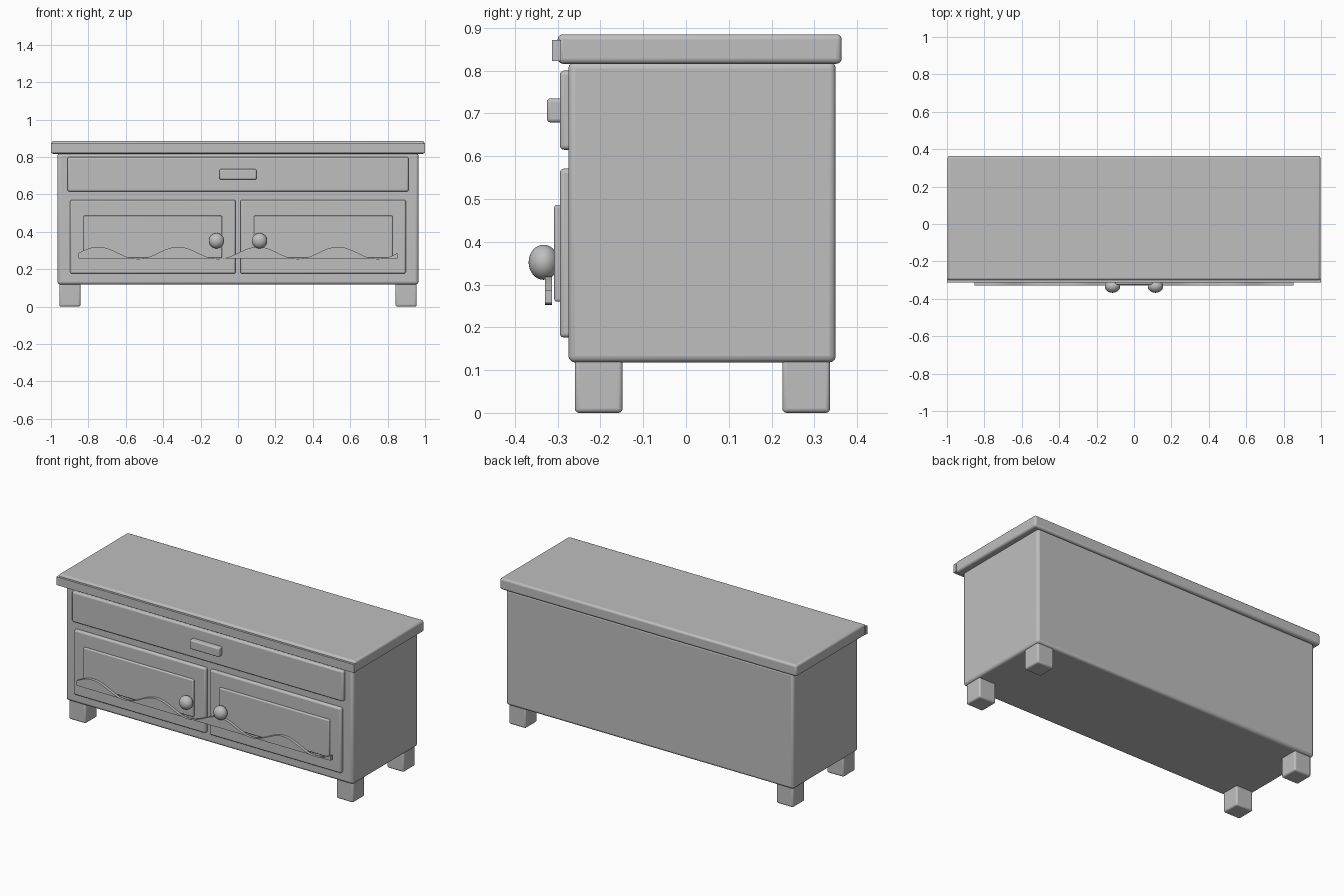
import bpy, bmesh, math

if "Cube" in bpy.data.objects:
    bpy.data.objects.remove(bpy.data.objects["Cube"])

grey = bpy.data.materials.new("grey")
grey.diffuse_color = (0.52, 0.52, 0.52, 1)
grey.use_nodes = True
grey.node_tree.nodes["Principled BSDF"].inputs["Base Color"].default_value = grey.diffuse_color


def finish(name, bm, bevel=0.0):
    """Turn a bmesh into a grey object with rounded edges."""
    bmesh.ops.recalc_face_normals(bm, faces=bm.faces)
    mesh = bpy.data.meshes.new(name)
    bm.to_mesh(mesh)
    bm.free()
    mesh.materials.append(grey)
    ob = bpy.data.objects.new(name, mesh)
    bpy.context.collection.objects.link(ob)
    if bevel:
        mod = ob.modifiers.new("rounded_edges", 'BEVEL')
        mod.width = bevel
        mod.segments = 3
        bpy.ops.object.select_all(action='DESELECT')
        ob.select_set(True)
        bpy.context.view_layer.objects.active = ob
        bpy.ops.object.shade_smooth_by_angle(angle=math.radians(40))
    return ob


def box(name, x, y, z, bevel=0.0):
    """Box from (min, max) ranges on each axis."""
    bm = bmesh.new()
    bmesh.ops.create_cube(bm, size=1)
    for v in bm.verts:
        v.co = [(a + b) / 2 + c * (b - a) for (a, b), c in zip((x, y, z), v.co)]
    return finish(name, bm, bevel)


# Cabinet body, top board and its front trim
box("cabinet_body", (-0.965, 0.965), (-0.275, 0.35), (0.118, 0.82), 0.015)
box("top_board", (-0.997, 0.997), (-0.30, 0.364), (0.816, 0.885), 0.012)
box("top_trim", (-1.0, 1.0), (-0.313, -0.292), (0.822, 0.872))

# Drawer with bar handle
box("drawer_front", (-0.912, 0.912), (-0.295, -0.25), (0.615, 0.80), 0.01)
box("drawer_handle", (-0.099, 0.099), (-0.325, -0.28), (0.679, 0.735), 0.008)

for side, s in (("left", -1), ("right", 1)):
    def span(a, b):
        return tuple(sorted((s * a, s * b)))

    # Door, raised panel and feet
    box(side + "_door", span(0.013, 0.897), (-0.295, -0.25), (0.176, 0.571), 0.01)
    box(side + "_door_panel", span(0.086, 0.826), (-0.308, -0.28), (0.26, 0.486), 0.006)
    for end, y in (("front", (-0.26, -0.148)), ("back", (0.225, 0.337))):
        box(f"{side}_{end}_foot", span(0.842, 0.955), y, (0.0, 0.13), 0.01)

    # Door knob, slightly flattened in depth
    bm = bmesh.new()
    bmesh.ops.create_uvsphere(bm, u_segments=32, v_segments=16, radius=0.041)
    for v in bm.verts:
        v.co.y *= 0.85
        v.co += type(v.co)((s * 0.115, -0.333, 0.352))
    for f in bm.faces:
        f.smooth = True
    finish(side + "_knob", bm)

# Wavy trim: four sine waves over a straight lower edge
bm = bmesh.new()
steps, half, base = 96, 0.854, 0.257
rings = []
for i in range(steps + 1):
    t = i / steps
    top = 0.2865 + 0.033 * math.sin(8 * math.pi * t)
    low = min(base, top - 0.001)
    x = -half + 2 * half * t
    rings.append([bm.verts.new((x, y, z)) for y, z in
                  ((-0.330, low), (-0.330, top), (-0.313, top), (-0.313, low))])
for a, b in zip(rings, rings[1:]):
    for k in range(4):
        n = (k + 1) % 4
        bm.faces.new((a[k], a[n], b[n], b[k]))
bm.faces.new(rings[0])
bm.faces.new(rings[-1])
finish("wavy_trim", bm)
